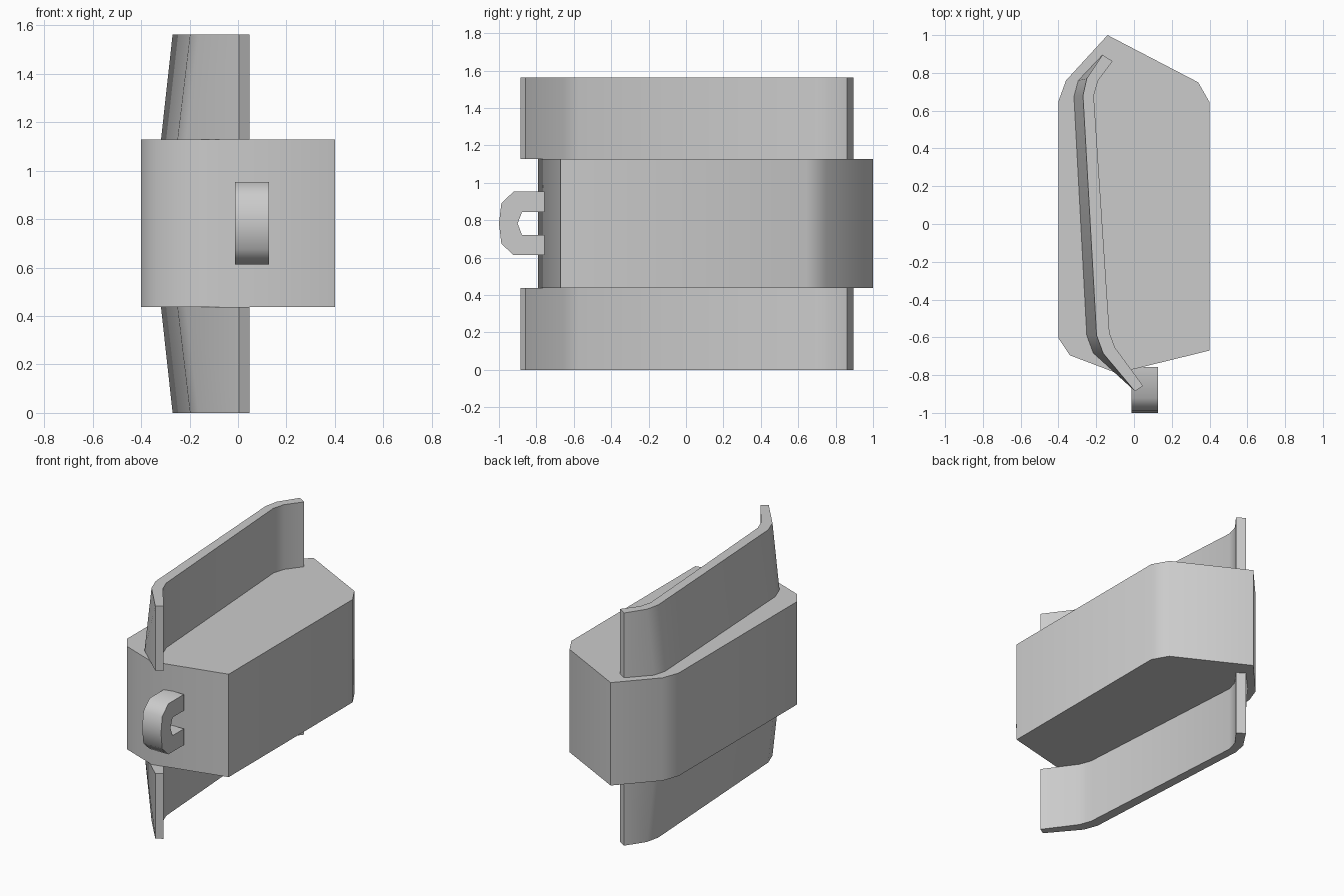
import bpy
import bmesh
import math
from mathutils import Vector

cube = bpy.data.objects.get("Cube")
if cube:
    bpy.data.objects.remove(cube, do_unlink=True)

grey = bpy.data.materials.new("plain grey")
grey.use_nodes = True
colour = (0.6, 0.6, 0.6, 1)
grey.diffuse_color = colour
grey.node_tree.nodes["Principled BSDF"].inputs["Base Color"].default_value = colour


def loft(name, start, end):
    """Solid between two matching outlines, with flat caps."""
    bm = bmesh.new()
    a = [bm.verts.new(Vector(p)) for p in start]
    b = [bm.verts.new(Vector(p)) for p in end]
    n = len(a)
    bm.faces.new(a)
    bm.faces.new(b[::-1])
    for i in range(n):
        j = (i + 1) % n
        bm.faces.new((a[i], b[i], b[j], a[j]))
    bmesh.ops.recalc_face_normals(bm, faces=bm.faces)
    mesh = bpy.data.meshes.new(name)
    bm.to_mesh(mesh)
    bm.free()
    mesh.materials.append(grey)
    obj = bpy.data.objects.new(name, mesh)
    bpy.context.collection.objects.link(obj)
    bpy.ops.object.select_all(action="DESELECT")
    obj.select_set(True)
    bpy.context.view_layer.objects.active = obj
    bpy.ops.object.shade_smooth_by_angle(angle=math.radians(55))
    return obj


def at_height(outline, z):
    return [(x, y, z) for x, y in outline]


LOW, HIGH, TOP = 0.437, 1.128, 1.563

# Main body: vertical prism with a pointed back
body = [(-0.40, 0.65), (-0.36, 0.76), (-0.14, 1.0), (0.34, 0.75), (0.40, 0.645),
        (0.40, -0.67), (-0.09, -0.79), (-0.34, -0.695), (-0.40, -0.605)]
loft("body", at_height(body, LOW), at_height(body, HIGH))

# Curved fins: the outer side tapers towards the tip, the inner side is upright
inner = [(0.048, -0.857), (-0.10, -0.655), (-0.13, -0.575),
         (-0.213, 0.68), (-0.19, 0.76), (-0.113, 0.862)]
outer_root = [(-0.167, 0.895), (-0.295, 0.76), (-0.318, 0.675),
              (-0.25, -0.59), (-0.215, -0.685), (0.005, -0.885)]
outer_tip = [(-0.167, 0.895), (-0.25, 0.77), (-0.27, 0.68),
             (-0.198, -0.59), (-0.163, -0.685), (0.005, -0.885)]
for name, root_z, tip_z in (("upper_fin", HIGH, TOP), ("lower_fin", LOW, 0)):
    loft(name, at_height(outer_root + inner, root_z), at_height(outer_tip + inner, tip_z))

# Front hook: half of the C profile (y, height from its middle), mirrored
mid = 0.783
outside = [(-0.757, 0.17), (-0.922, 0.17), (-0.987, 0.108), (-1.0, 0)]
inside = [(-0.90, 0), (-0.877, 0.061), (-0.757, 0.061)]
profile = (outside + [(y, -h) for y, h in outside[-2::-1]]
           + [(y, -h) for y, h in inside[::-1]] + inside[1:])
loft("front_hook", *[[(x, y, mid + h) for y, h in profile] for x in (-0.012, 0.128)])
